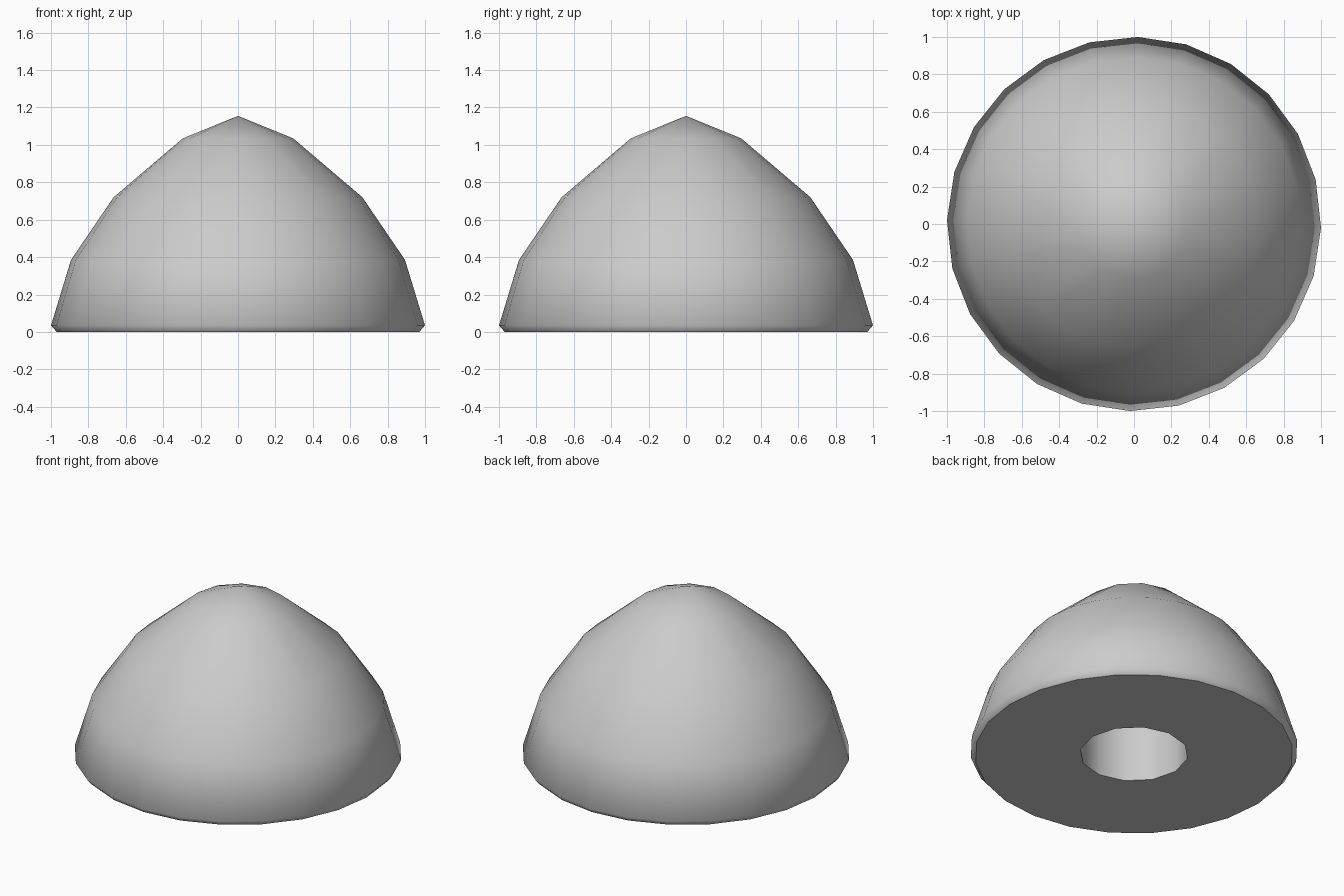
import bpy, bmesh
from math import sin, cos, radians, tau

if "Cube" in bpy.data.objects:
    bpy.data.objects.remove(bpy.data.objects["Cube"])

bm = bmesh.new()
TWIST = radians(-1.2)


def ring(radius, z, sides, twist=0.0):
    return [bm.verts.new((radius * cos(tau * i / sides + twist),
                          radius * sin(tau * i / sides + twist), z))
            for i in range(sides)]


def bridge(a, b, smooth=True):
    """Join two rings; ring b may have twice the sides of ring a."""
    n, m = len(a), len(b)
    for i in range(n):
        a0, a1 = a[i], a[(i + 1) % n]
        if n == m:
            polys = [(a0, b[i], b[(i + 1) % n], a1)]
        else:
            b0, b1, b2 = b[2 * i], b[2 * i + 1], b[(2 * i + 2) % m]
            polys = [(a0, b0, b1), (a0, b1, a1), (a1, b1, b2)]
        for p in polys:
            bm.faces.new(p).smooth = smooth


def cap(loop, z, smooth):
    tip = bm.verts.new((0, 0, z))
    for i in range(len(loop)):
        bm.faces.new((tip, loop[i], loop[(i + 1) % len(loop)])).smooth = smooth


# Domed outer skin, from the tip down to the bevelled foot
crown = ring(0.295, 1.035, 12)
cap(crown, 1.155, True)
previous = crown
for r, z in [(0.665, 0.72), (0.893, 0.385), (1.0, 0.035), (0.97, 0.0)]:
    current = ring(r, z, 24, TWIST)
    bridge(previous, current)
    previous = current

# Flat underside with a round socket
mouth = ring(0.33, 0.0, 12)
bridge(mouth, previous, smooth=False)
socket_top = ring(0.33, 0.6, 12)
bridge(socket_top, mouth)
cap(socket_top, 0.6, False)

# Crisp edges around the flat faces
bmesh.ops.recalc_face_normals(bm, faces=bm.faces[:])
for e in bm.edges:
    if len({f.smooth for f in e.link_faces}) > 1:
        e.smooth = False

mesh = bpy.data.meshes.new("dome_cap")
bm.to_mesh(mesh)
bm.free()
dome = bpy.data.objects.new("dome_cap", mesh)
bpy.context.collection.objects.link(dome)
